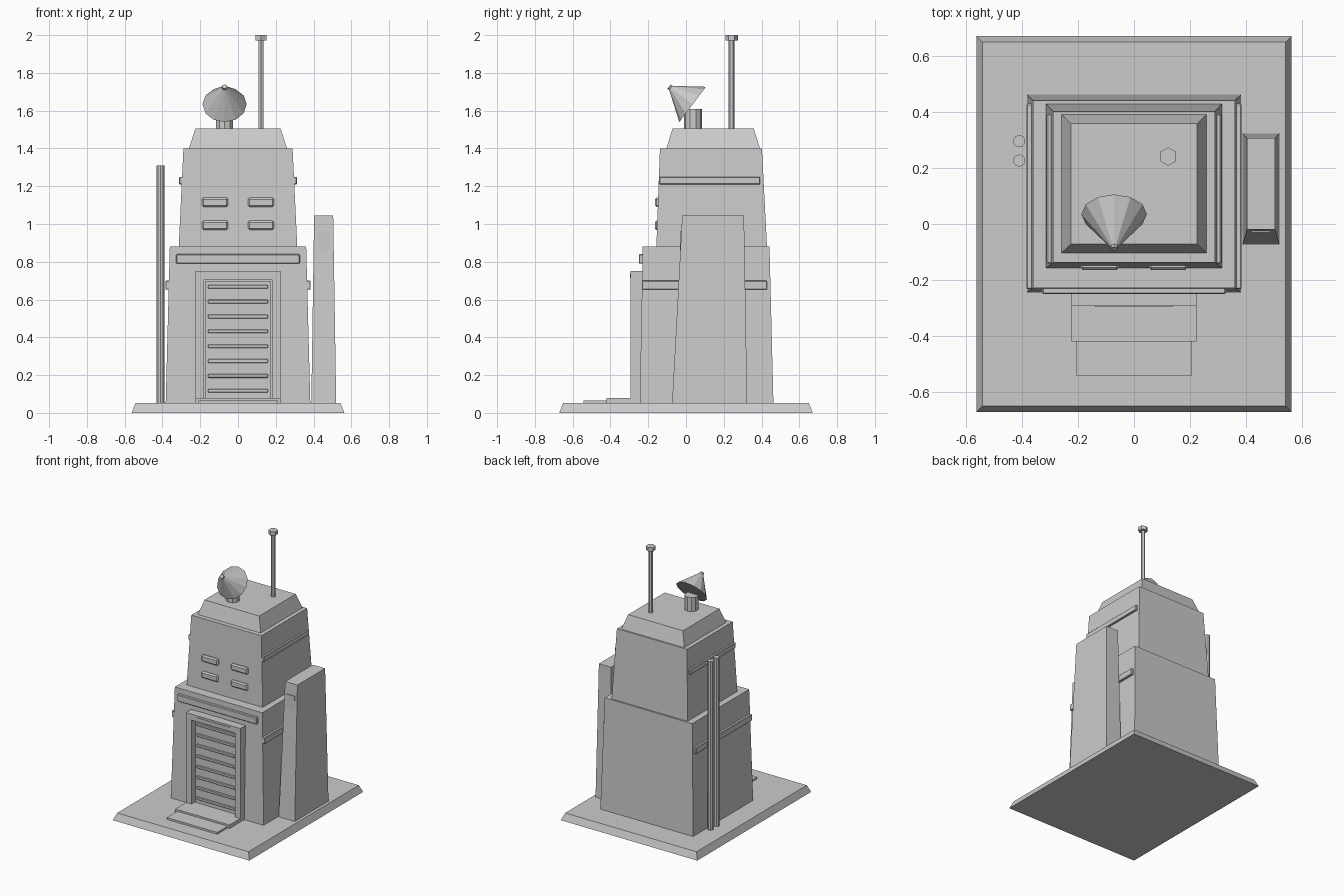
import bpy, bmesh, math
from mathutils import Vector

if "Cube" in bpy.data.objects:
    bpy.data.objects.remove(bpy.data.objects["Cube"])


def finish(name, bm):
    bmesh.ops.recalc_face_normals(bm, faces=bm.faces)
    mesh = bpy.data.meshes.new(name)
    bm.to_mesh(mesh)
    bm.free()
    ob = bpy.data.objects.new(name, mesh)
    bpy.context.collection.objects.link(ob)
    return ob


def block(name, z0, z1, low, high=None, bevel=0):
    """Box or tapered box; low and high are (x0, x1, y0, y1) outlines."""
    bm = bmesh.new()
    rings = []
    for z, (x0, x1, y0, y1) in ((z0, low), (z1, high or low)):
        rings.append([bm.verts.new((x, y, z)) for x, y in
                      ((x0, y0), (x1, y0), (x1, y1), (x0, y1))])
    bm.faces.new(rings[0])
    bm.faces.new(rings[1])
    for i in range(4):
        j = (i + 1) % 4
        bm.faces.new((rings[0][i], rings[0][j], rings[1][j], rings[1][i]))
    if bevel:
        bmesh.ops.recalc_face_normals(bm, faces=bm.faces)
        bmesh.ops.bevel(bm, geom=bm.edges[:], offset=bevel, segments=1, affect='EDGES')
    return finish(name, bm)


def rod(name, start, end, r1, r2=None, sides=10):
    """Cylinder or cone running from start to end."""
    start, end = Vector(start), Vector(end)
    axis = end - start
    bm = bmesh.new()
    bmesh.ops.create_cone(bm, cap_ends=True, segments=sides, radius1=r1,
                          radius2=r1 if r2 is None else r2, depth=axis.length)
    bm.transform(Vector((0, 0, 1)).rotation_difference(axis).to_matrix().to_4x4())
    bmesh.ops.translate(bm, verts=bm.verts, vec=(start + end) / 2)
    return finish(name, bm)


# Base slab and stacked tapered tower
block("base_slab", 0, 0.052, (-0.563, 0.563, -0.671, 0.671), (-0.542, 0.542, -0.65, 0.65))
block("lower_tower", 0.045, 0.88, (-0.383, 0.383, -0.245, 0.463), (-0.361, 0.361, -0.229, 0.442))
block("upper_tower", 0.875, 1.4, (-0.314, 0.314, -0.157, 0.429), (-0.289, 0.289, -0.138, 0.402))
block("roof_cap", 1.395, 1.505, (-0.261, 0.261, -0.105, 0.393), (-0.226, 0.226, -0.072, 0.359))

# Side buttress with small inset block
block("side_buttress", 0.045, 1.045, (0.388, 0.52, -0.074, 0.324), (0.403, 0.504, -0.02, 0.307))
block("buttress_block", 0.86, 0.96, (0.42, 0.487, -0.031, 0.02))

# Door surround, panel and slats
for side in (-1, 1):
    xs = sorted((side * 0.179, side * 0.224))
    block("door_post", 0.045, 0.75, (*xs, -0.293, -0.22))
block("door_lintel", 0.705, 0.75, (-0.179, 0.179, -0.293, -0.22))
block("lintel_strip", 0.715, 0.737, (-0.14, 0.14, -0.297, -0.28))
block("door_panel", 0.06, 0.698, (-0.173, 0.173, -0.255, -0.225))
for i in range(8):
    z = 0.117 + i * 0.0787
    block("door_slat", z - 0.01, z + 0.01, (-0.158, 0.158, -0.266, -0.24), bevel=0.003)

# Entry steps
block("upper_step", 0.045, 0.079, (-0.224, 0.224, -0.42, -0.24))
block("lower_step", 0.045, 0.066, (-0.208, 0.208, -0.542, -0.41))

# Front trim band and mirrored side bands
block("front_band", 0.79, 0.84, (-0.328, 0.328, -0.25, -0.215), bevel=0.004)
for side in (-1, 1):
    for name, z0, z1, x0, x1, y0, y1 in (
            ("lower_side_band", 0.652, 0.7, 0.35, 0.384, -0.233, 0.43),
            ("upper_side_band", 1.21, 1.25, 0.28, 0.312, -0.142, 0.393)):
        xs = sorted((side * x0, side * x1))
        block(name, z0, z1, (*xs, y0, y1), bevel=0.004)

# Upper windows
for x in (-0.122, 0.122):
    for z in (0.993, 1.115):
        block("window", z - 0.025, z + 0.025, (x - 0.069, x + 0.069, -0.165, -0.13), bevel=0.009)

# Twin pipes
for y in (0.227, 0.296):
    rod("pipe", (-0.41, y, 0.045), (-0.41, y, 1.31), 0.022)

# Tilted dish on pedestal
rod("dish_pedestal", (-0.071, 0.037, 1.5), (-0.071, 0.037, 1.61), 0.048)
rim = Vector((-0.071, 0.035, 1.633))
aim = Vector((0, -0.797, 0.603))
rod("dish_cone", rim, rim + aim * 0.145, 0.117, 0.014, sides=12)
rod("dish_tip", rim + aim * 0.11, rim + aim * 0.157, 0.014, sides=8)

# Antenna mast with hexagonal knob
rod("antenna_mast", (0.122, 0.241, 1.5), (0.122, 0.241, 1.975), 0.015, sides=6)
rod("antenna_knob", (0.122, 0.241, 1.972), (0.122, 0.241, 2.0), 0.033, sides=6)
